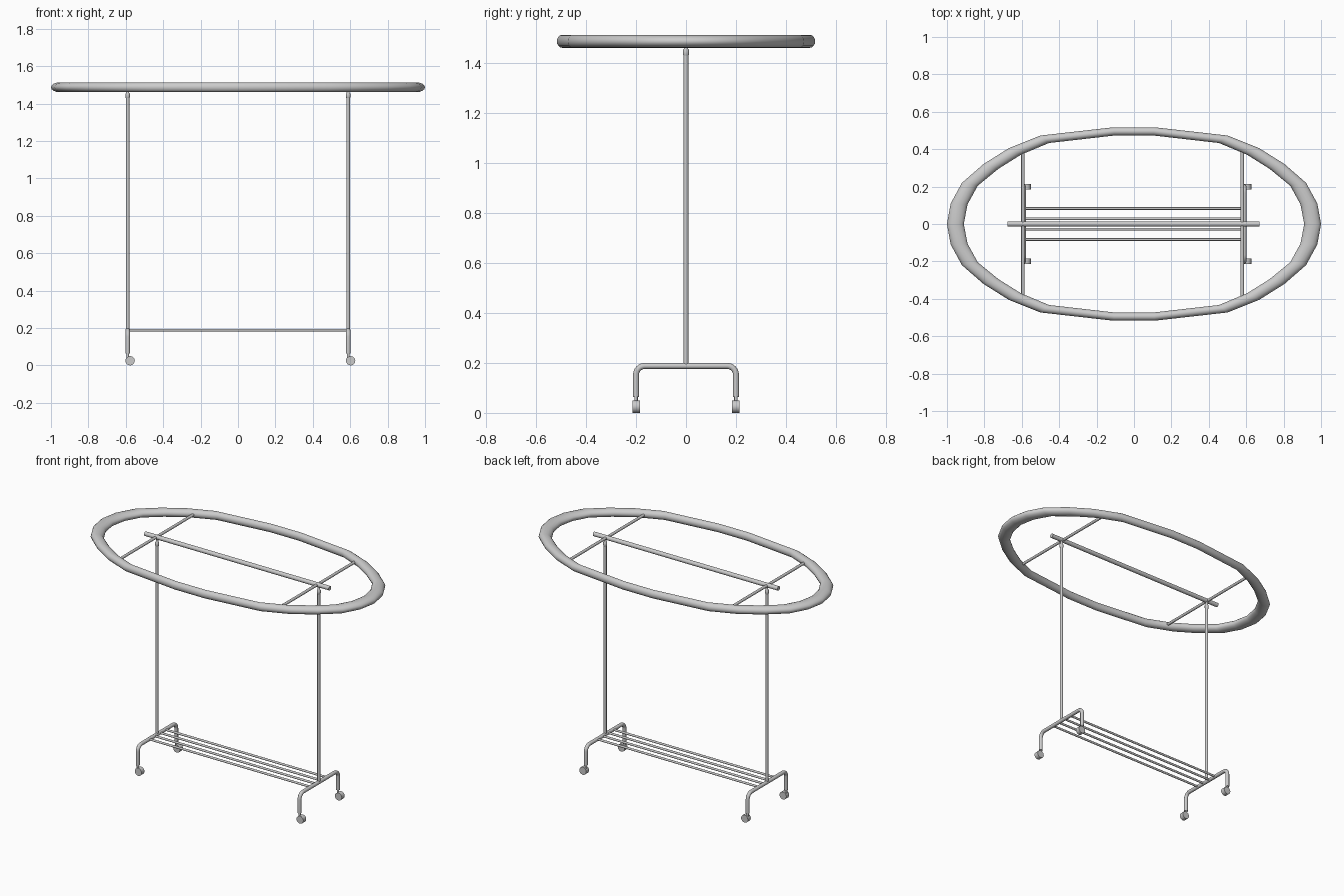
import bpy, bmesh, math
from mathutils import Vector

cube = bpy.data.objects.get("Cube")
if cube:
    bpy.data.objects.remove(cube, do_unlink=True)

metal = bpy.data.materials.new("light_grey_metal")
metal.use_nodes = True
GREY = (0.6, 0.6, 0.6, 1)
metal.diffuse_color = GREY
metal.node_tree.nodes["Principled BSDF"].inputs["Base Color"].default_value = GREY


def skin(name, rings, closed=False):
    """Join rings of points into one smooth tube."""
    bm = bmesh.new()
    loops = [[bm.verts.new(p) for p in ring] for ring in rings]
    pairs = list(zip(loops, loops[1:]))
    if closed:
        pairs.append((loops[-1], loops[0]))
    else:
        bm.faces.new(loops[0])
        bm.faces.new(loops[-1])
    for a, b in pairs:
        for i in range(len(a)):
            j = (i + 1) % len(a)
            bm.faces.new((a[i], a[j], b[j], b[i]))
    bmesh.ops.recalc_face_normals(bm, faces=bm.faces)
    mesh = bpy.data.meshes.new(name)
    bm.to_mesh(mesh)
    bm.free()
    mesh.materials.append(metal)
    obj = bpy.data.objects.new(name, mesh)
    bpy.context.collection.objects.link(obj)
    bpy.ops.object.select_all(action="DESELECT")
    obj.select_set(True)
    bpy.context.view_layer.objects.active = obj
    bpy.ops.object.shade_smooth_by_angle(angle=math.radians(45))
    return obj


def tube(name, path, radii, sides=16):
    """Round tube along a planar path; radii is one value or one per point."""
    path = [Vector(p) for p in path]
    if not isinstance(radii, list):
        radii = [radii] * len(path)
    rings = []
    for i, p in enumerate(path):
        t = (path[min(i + 1, len(path) - 1)] - path[max(i - 1, 0)]).normalized()
        side = Vector((1, 0, 0)) if abs(t.x) < 0.9 else Vector((0, 1, 0))
        up = t.cross(side)
        rings.append([p + radii[i] * (side * math.cos(a) + up * math.sin(a))
                      for a in (math.tau * k / sides for k in range(sides))])
    return skin(name, rings)


# Oval hoop: outer and inner edge of one quarter, mirrored around
TOP_Z = 1.487
quarter = [((1, 0), (0.91, 0)), ((0.98, 0.11), (0.89, 0.105)),
           ((0.92, 0.22), (0.835, 0.205)), ((0.805, 0.32), (0.725, 0.295)),
           ((0.67, 0.405), (0.605, 0.37)), ((0.5, 0.473), (0.455, 0.433)),
           ((0.11, 0.517), (0.105, 0.473))]
half = quarter + [((-o[0], o[1]), (-i[0], i[1])) for o, i in reversed(quarter)]
oval = half + [((o[0], -o[1]), (i[0], -i[1])) for o, i in half[-2:0:-1]]
rings = []
for outer, inner in oval:
    mid = (Vector(outer) + Vector(inner)) / 2
    reach = (Vector(outer) - Vector(inner)) / 2
    rings.append([(*(mid + reach * math.cos(a)), TOP_Z + 0.026 * math.sin(a))
                  for a in (math.tau * k / 16 for k in range(16))])
skin("oval_hoop", rings, closed=True)

# Hanging rail along the middle
tube("hanging_rail", [(-0.675, 0, TOP_Z), (0.67, 0, TOP_Z)], 0.014)

# Shelf bars between the two base frames
for n, y in enumerate((-0.083, -0.028, 0.028, 0.083)):
    tube(f"shelf_bar_{n + 1}", [(-0.59, y, 0.188), (0.59, y, 0.188)], 0.007)

# Both end frames; the casters point the same way on each
BASE_Z, BEND = 0.188, 0.035
for label, x, bar_x in (("right", -0.59, -0.594), ("left", 0.589, 0.579)):
    tube(f"{label}_cross_bar", [(bar_x, -0.39, TOP_Z), (bar_x, 0.39, TOP_Z)], 0.009)
    tube(f"{label}_post", [(x, 0, BASE_Z), (x, 0, 1.43)], 0.0095)
    tube(f"{label}_post_collar",
         [(x, 0, z) for z in (1.43, 1.435, 1.452, 1.458, TOP_Z)],
         [0.01, 0.012, 0.012, 0.008, 0.007])

    corner = [(0.2 - BEND + BEND * math.cos(a), BASE_Z - BEND + BEND * math.sin(a))
              for a in (math.pi / 2 * k / 6 for k in range(7))]
    arch = [(0.2, 0.063)] + corner
    path = [(x, y, z) for y, z in arch] + [(x, -y, z) for y, z in reversed(arch)]
    tube(f"{label}_base_frame", path, 0.012)

    for end, y in (("front", -0.2), ("back", 0.2)):
        tube(f"{label}_{end}_caster_stem", [(x, y, 0.03), (x, y, 0.066)], 0.007, 12)
        tube(f"{label}_{end}_caster",
             [(x + 0.013, y - 0.015, 0.025), (x + 0.013, y + 0.015, 0.025)], 0.025, 16)
